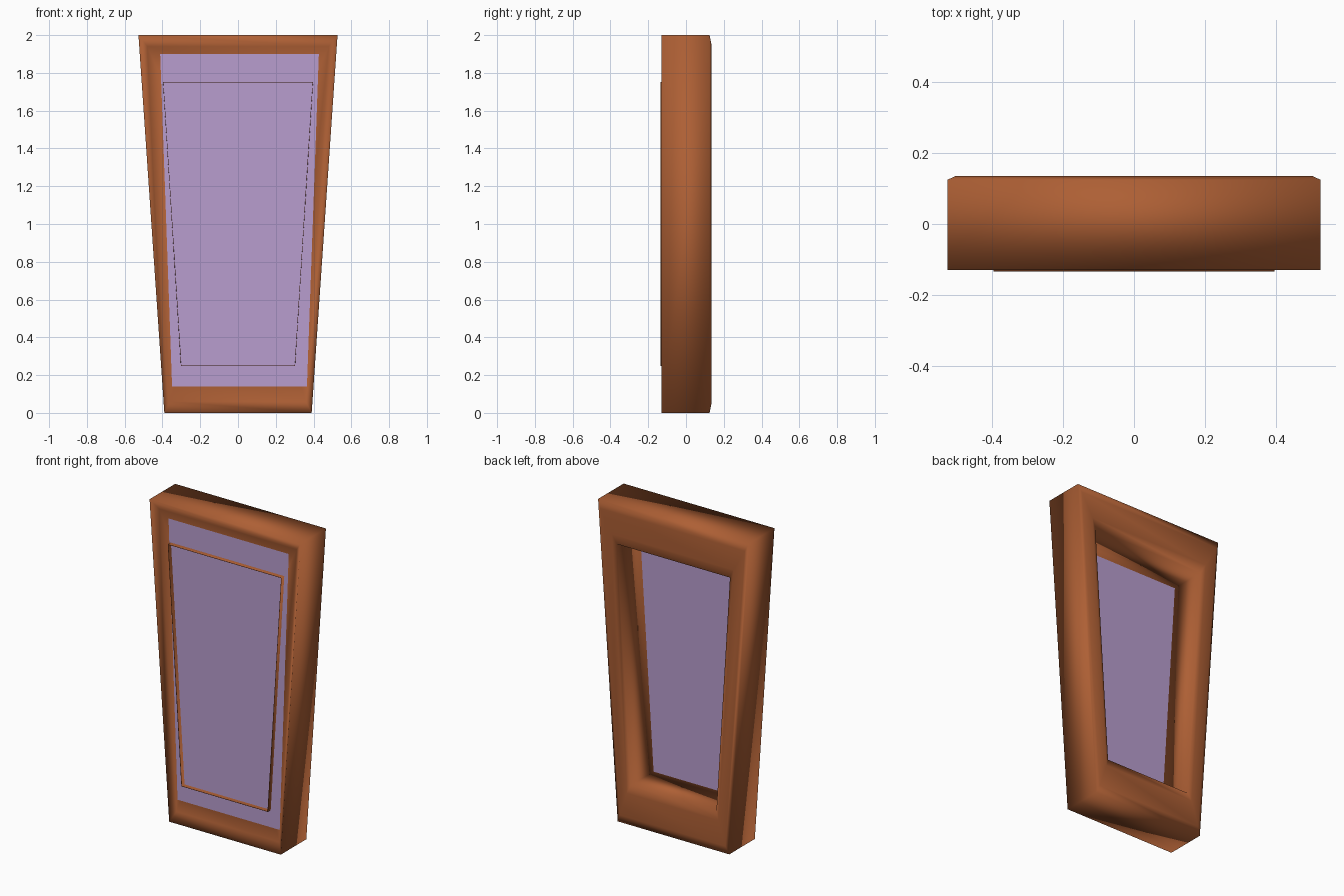
import bpy
import bmesh

cube = bpy.data.objects.get("Cube")
if cube:
    bpy.data.objects.remove(cube)


def material(name, rgb):
    m = bpy.data.materials.new(name)
    m.use_nodes = True
    m.diffuse_color = (*rgb, 1)
    m.node_tree.nodes["Principled BSDF"].inputs["Base Color"].default_value = (*rgb, 1)
    return m


brown = material("warm_brown", (0.42, 0.115, 0.035))
lilac = material("lilac_glass", (0.48, 0.34, 0.62))


def trapezoid(bm, top, bottom, z_top, z_bottom, y, shift=0):
    """Four corners of a tapered outline at depth y."""
    corners = [(-bottom, z_bottom), (bottom, z_bottom), (top, z_top), (-top, z_top)]
    return [bm.verts.new((x + shift, y, z)) for x, z in corners]


def finish(bm, name, mat):
    mesh = bpy.data.meshes.new(name)
    bm.to_mesh(mesh)
    bm.free()
    mesh.materials.append(mat)
    obj = bpy.data.objects.new(name, mesh)
    bpy.context.collection.objects.link(obj)
    return obj


# Frame: closed loop of tapered outlines, front lip round the back and through the opening
rings = [
    (0.527, 0.39, 2.0, 0.0, -0.13),       # front outer edge
    (0.527, 0.39, 2.0, 0.0, 0.125),       # back outer edge
    (0.505, 0.37, 1.95, 0.05, 0.135),     # back outer chamfer
    (0.425, 0.32, 1.81, 0.20, 0.135),     # back inner chamfer
    (0.395, 0.30, 1.75, 0.25, 0.125),     # opening, back
    (0.395, 0.30, 1.75, 0.25, -0.134),    # opening, front
    (0.397, 0.302, 1.752, 0.248, -0.134), # thin raised rim
    (0.397, 0.302, 1.752, 0.248, -0.10),  # foot of the rim
    (0.48, 0.36, 1.94, 0.06, -0.10),      # recessed front
]
bm = bmesh.new()
loops = [trapezoid(bm, *r) for r in rings]
for a, b in zip(loops, loops[1:] + loops[:1]):
    for i in range(4):
        j = (i + 1) % 4
        bm.faces.new((a[i], a[j], b[j], b[i]))
bmesh.ops.recalc_face_normals(bm, faces=bm.faces)
frame = finish(bm, "window_frame", brown)
for p in frame.data.polygons:
    p.use_smooth = True

# Glass: one flat pane across the opening, overlapping the recessed front
bm = bmesh.new()
bm.faces.new(trapezoid(bm, 0.42, 0.357, 1.9, 0.14, -0.105, shift=0.008))
finish(bm, "glass_pane", lilac)
